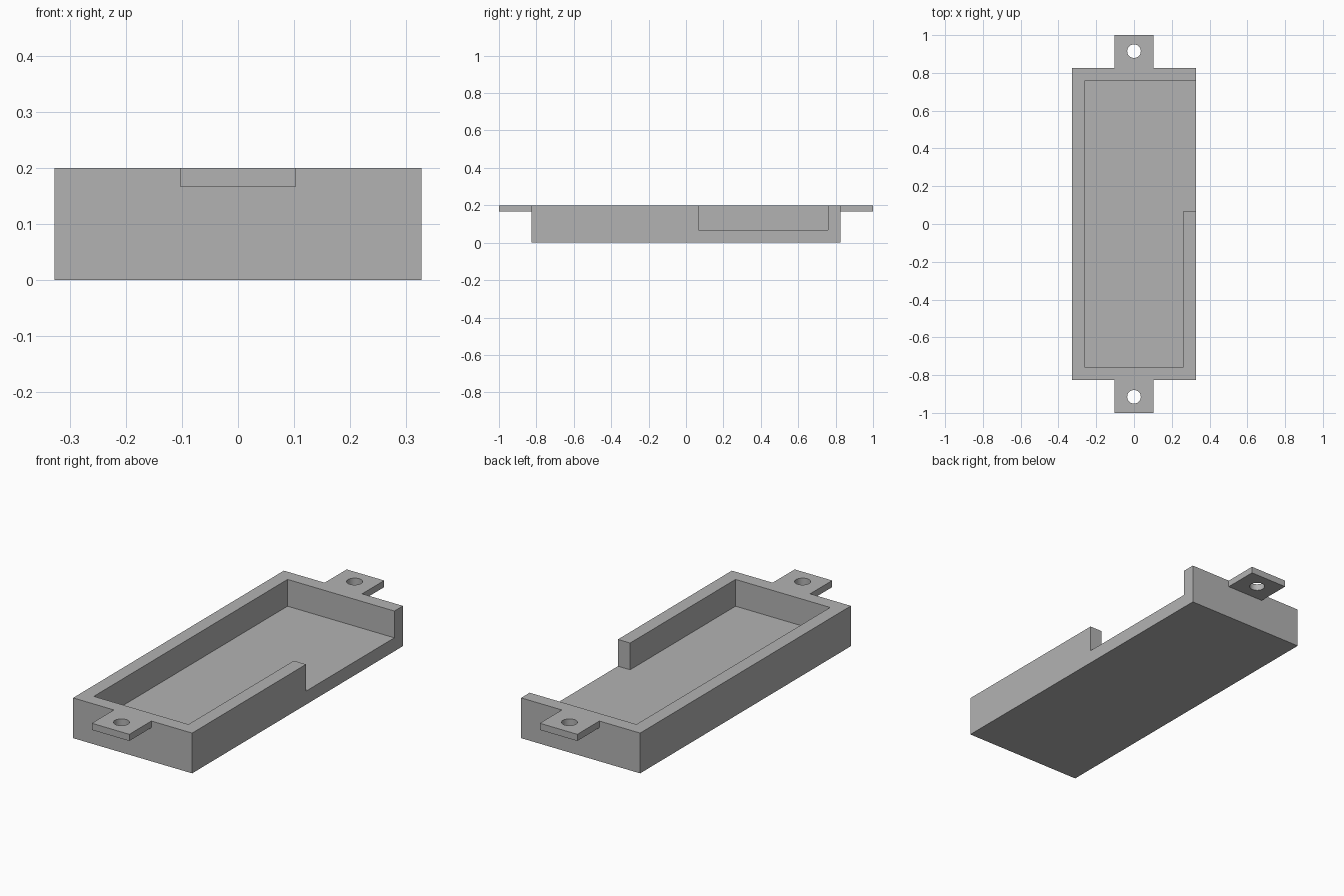
import bpy, bmesh, math

default = bpy.data.objects.get("Cube")
if default:
    bpy.data.objects.remove(default, do_unlink=True)

grey = bpy.data.materials.new("plain_grey")
grey.use_nodes = True
grey.diffuse_color = (0.45, 0.45, 0.45, 1)
grey.node_tree.nodes["Principled BSDF"].inputs["Base Color"].default_value = grey.diffuse_color

# Overall sizes
HALF_W, HALF_L, HEIGHT = 0.327, 0.827, 0.2
IN_W, IN_L, FLOOR = 0.26, 0.76, 0.067
TAB_W, TAB_BASE, HOLE_Y, HOLE_R = 0.103, 0.167, 0.915, 0.036
OPENING_Y = 0.067


def prism(name, outline, z0, z1):
    """Extrude a flat counter-clockwise outline from z0 to z1."""
    bm = bmesh.new()
    face = bm.faces.new([bm.verts.new((x, y, z0)) for x, y in outline])
    top = bmesh.ops.extrude_face_region(bm, geom=[face])["geom"]
    bmesh.ops.translate(bm, vec=(0, 0, z1 - z0),
                        verts=[v for v in top if isinstance(v, bmesh.types.BMVert)])
    bmesh.ops.recalc_face_normals(bm, faces=bm.faces[:])
    mesh = bpy.data.meshes.new(name)
    bm.to_mesh(mesh)
    bm.free()
    mesh.materials.append(grey)
    obj = bpy.data.objects.new(name, mesh)
    bpy.context.collection.objects.link(obj)
    return obj


def rect(x0, x1, y0, y1):
    return [(x0, y0), (x1, y0), (x1, y1), (x0, y1)]


def combine(target, tool, operation):
    """Apply a boolean and remove the tool object."""
    tool.hide_render = True
    mod = target.modifiers.new(operation.lower(), "BOOLEAN")
    mod.operation, mod.solver, mod.object = operation, "EXACT", tool
    bpy.context.view_layer.objects.active = target
    bpy.ops.object.modifier_apply(modifier=mod.name)
    bpy.data.objects.remove(tool, do_unlink=True)


# Tray block
tray = prism("tray", rect(-HALF_W, HALF_W, -HALF_L, HALF_L), 0, HEIGHT)

# Mounting tabs with round screw holes
for side in (-1, 1):
    y0, y1 = sorted((side * 0.79, side))
    combine(tray, prism("tab", rect(-TAB_W, TAB_W, y0, y1), TAB_BASE, HEIGHT), "UNION")
    circle = [(HOLE_R * math.cos(math.tau * i / 32),
               side * HOLE_Y + HOLE_R * math.sin(math.tau * i / 32)) for i in range(32)]
    combine(tray, prism("hole_cutter", circle, 0.1, 0.3), "DIFFERENCE")

# Pocket, open through the left wall towards the back
pocket = [(-IN_W, -IN_L), (IN_W, -IN_L), (IN_W, OPENING_Y),
          (0.4, OPENING_Y), (0.4, IN_L), (-IN_W, IN_L)]
combine(tray, prism("pocket_cutter", pocket, FLOOR, 0.3), "DIFFERENCE")

# Smooth the hole walls only
bpy.ops.object.select_all(action="DESELECT")
tray.select_set(True)
bpy.context.view_layer.objects.active = tray
bpy.ops.object.shade_smooth_by_angle(angle=math.radians(30))
